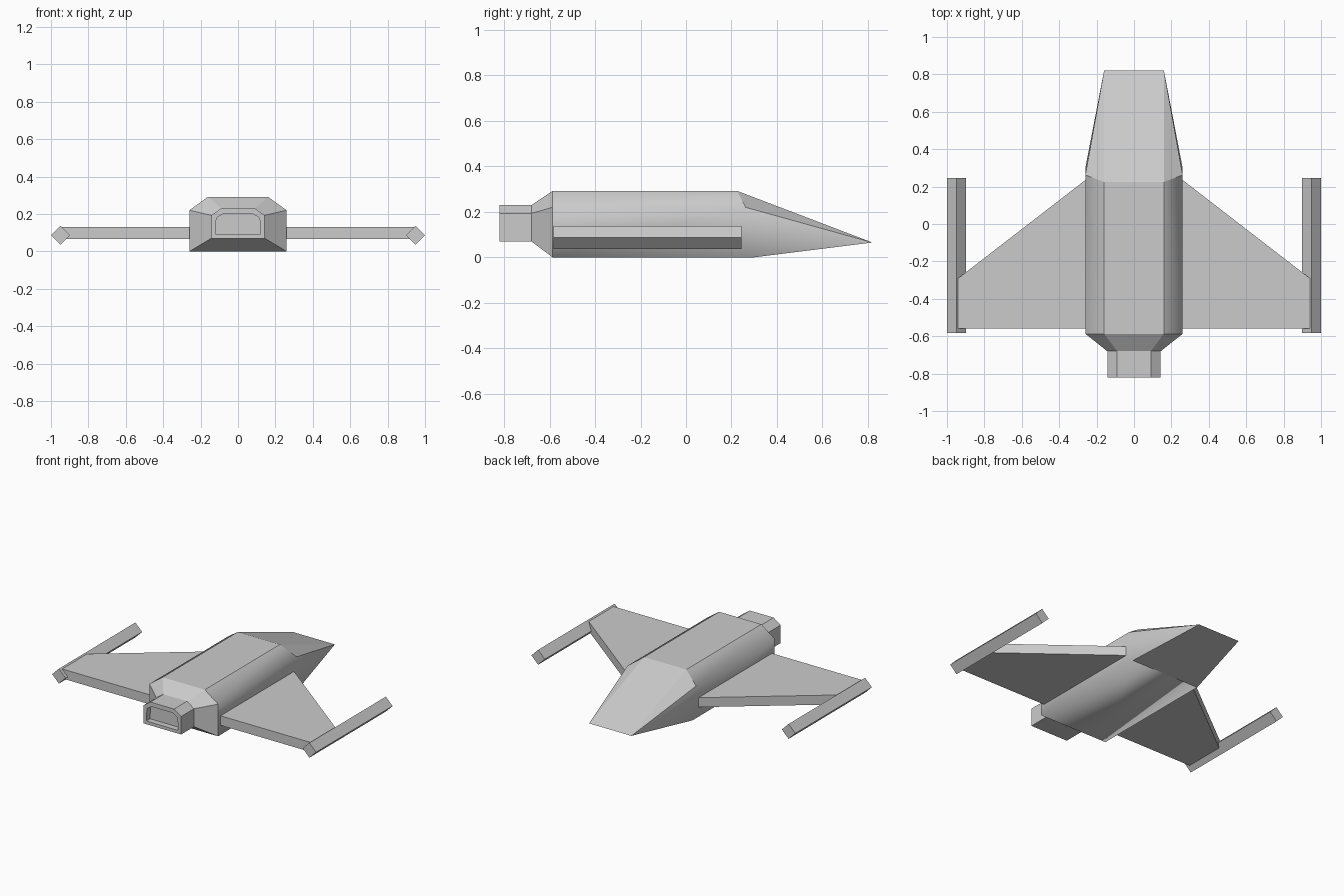
import bpy, bmesh
from mathutils import Vector

if "Cube" in bpy.data.objects:
    bpy.data.objects.remove(bpy.data.objects["Cube"])


def finish(bm, name):
    bmesh.ops.recalc_face_normals(bm, faces=bm.faces)
    mesh = bpy.data.meshes.new(name)
    bm.to_mesh(mesh)
    bm.free()
    obj = bpy.data.objects.new(name, mesh)
    bpy.context.collection.objects.link(obj)
    return obj


def prism(name, points, direction):
    """Extrude a closed polygon along a vector."""
    bm = bmesh.new()
    face = bm.faces.new([bm.verts.new(p) for p in points])
    ext = bmesh.ops.extrude_face_region(bm, geom=[face])
    verts = [v for v in ext["geom"] if isinstance(v, bmesh.types.BMVert)]
    bmesh.ops.translate(bm, verts=verts, vec=Vector(direction))
    return finish(bm, name)


def section(bottom, shoulder, top):
    """Six-sided ring from three right-hand (x, y, z) corners."""
    right = [bottom, shoulder, top]
    return right + [(-x, y, z) for x, y, z in reversed(right)]


# Fuselage: engine nozzle, tail taper, body and wedge nose in one loft
tip = (0.16, 0.82, 0.065)
rings = [
    section((0.143, -0.82, 0.07), (0.143, -0.82, 0.193), (0.09, -0.82, 0.23)),
    section((0.143, -0.68, 0.07), (0.143, -0.68, 0.193), (0.09, -0.68, 0.23)),
    section((0.26, -0.587, 0), (0.26, -0.587, 0.22), (0.16, -0.587, 0.292)),
    section((0.26, 0.30, 0), (0.26, 0.262, 0.22), (0.16, 0.225, 0.292)),
    section(tip, tip, tip),
]
bm = bmesh.new()
loops = [[bm.verts.new(p) for p in ring] for ring in rings]
for a, b in zip(loops, loops[1:]):
    for i in range(6):
        j = (i + 1) % 6
        bm.faces.new((a[i], a[j], b[j], b[i]))
rear = bm.faces.new(loops[0])
bmesh.ops.remove_doubles(bm, verts=bm.verts, dist=0.0001)
bmesh.ops.recalc_face_normals(bm, faces=bm.faces)

# Recessed exhaust in the nozzle face
rear = min(bm.faces, key=lambda f: f.calc_center_median().y)
bmesh.ops.inset_region(bm, faces=[rear], thickness=0.031)
ext = bmesh.ops.extrude_face_region(bm, geom=[rear])
verts = [v for v in ext["geom"] if isinstance(v, bmesh.types.BMVert)]
bmesh.ops.translate(bm, verts=verts, vec=(0, 0.04, 0))
if rear.is_valid:
    bmesh.ops.delete(bm, geom=[rear], context="FACES_ONLY")

# Soft shading only along the body shoulders and where they meet the nose
for f in bm.faces:
    f.smooth = True
for e in bm.edges:
    a, b = (v.co for v in e.verts)
    on_side = min(abs(a.x), abs(b.x)) > 0.25 and a.x * b.x > 0
    e.smooth = on_side and max(a.y, b.y) > 0
finish(bm, "fuselage")

for side, s in (("left", -1), ("right", 1)):
    # Swept wing slab
    outline = [(0.2, -0.56), (0.94, -0.56), (0.94, -0.29), (0.26, 0.235), (0.2, 0.281)]
    outline = outline[:4] + [(0.2, 0.235)]
    prism(f"{side}_wing", [(s * x, y, 0.065) for x, y in outline], (0, 0, 0.065))
    # Diamond-section wingtip rod
    r, cx, cz = 0.051, 0.949, 0.087
    diamond = [(r, 0), (0, r), (-r, 0), (0, -r)]
    prism(f"{side}_wingtip_rod",
          [(s * cx + dx, -0.583, cz + dz) for dx, dz in diamond], (0, 0.828, 0))
